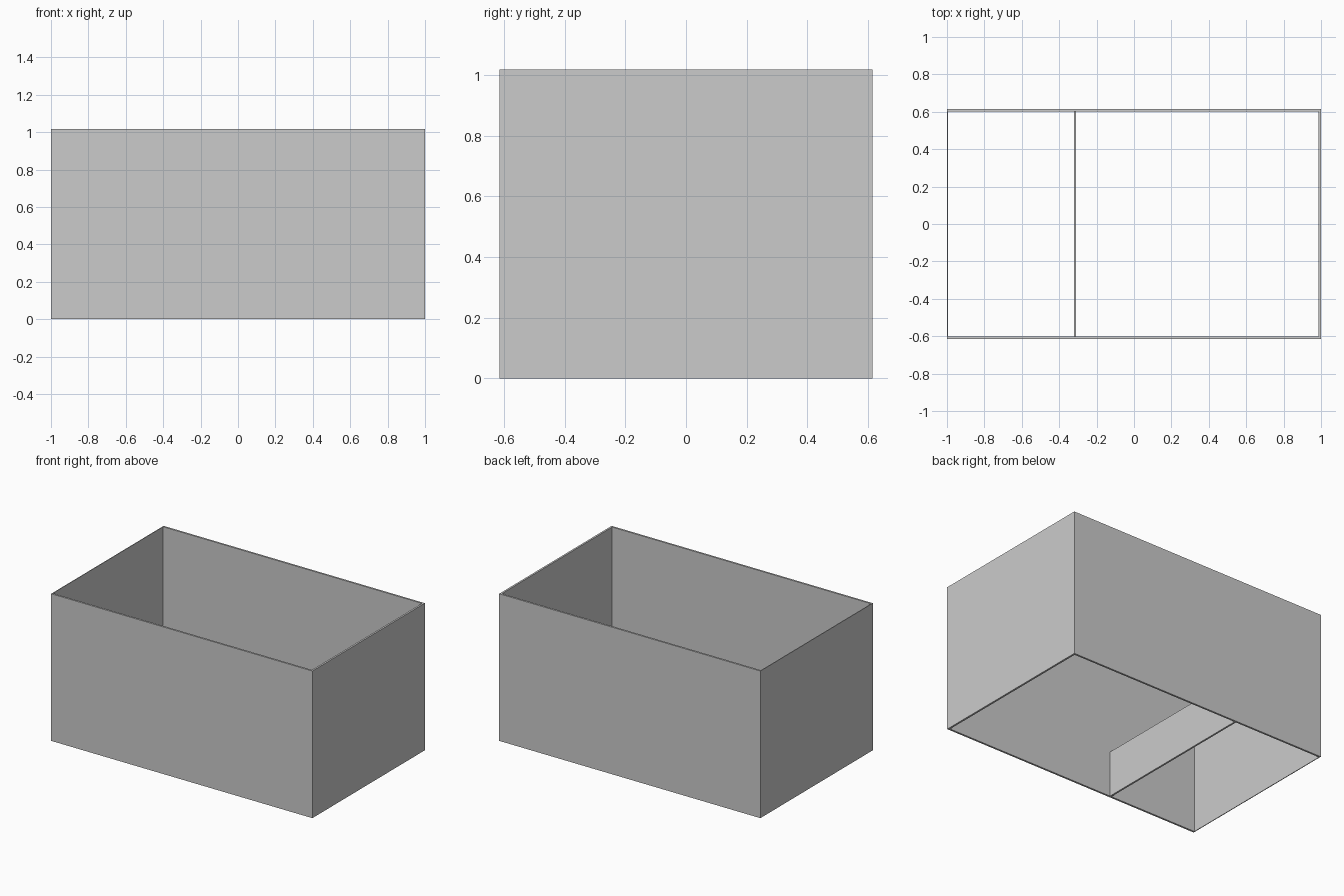
import bpy

if "Cube" in bpy.data.objects:
    bpy.data.objects.remove(bpy.data.objects["Cube"])

def panel(name, x, y, z):
    """Box panel from (min, max) ranges on each axis."""
    bpy.ops.mesh.primitive_cube_add(
        size=1, location=[(a + b) / 2 for a, b in (x, y, z)])
    ob = bpy.context.object
    ob.name = name
    ob.scale = [b - a for a, b in (x, y, z)]
    bpy.ops.object.transform_apply(location=False, rotation=False, scale=True)
    return ob

W, D, H = 1.0, 0.615, 1.018   # half width, half depth, height
T = 0.013                     # wall thickness
T_LEFT = 0.005                # thinner left wall

# Long walls, full width
panel("front_wall", (-W, W), (-D, -D + T), (0, H))
panel("back_wall", (-W, W), (D - T, D), (0, H))

# End walls fitted between the long walls
inner_y = (-D + T, D - T)
panel("left_wall", (-W, -W + T_LEFT), inner_y, (0, H))
panel("right_wall", (W - T, W), inner_y, (0, H))

# Low divider across the open bottom
panel("divider", (-0.322, -0.31), inner_y, (0, 0.316))
